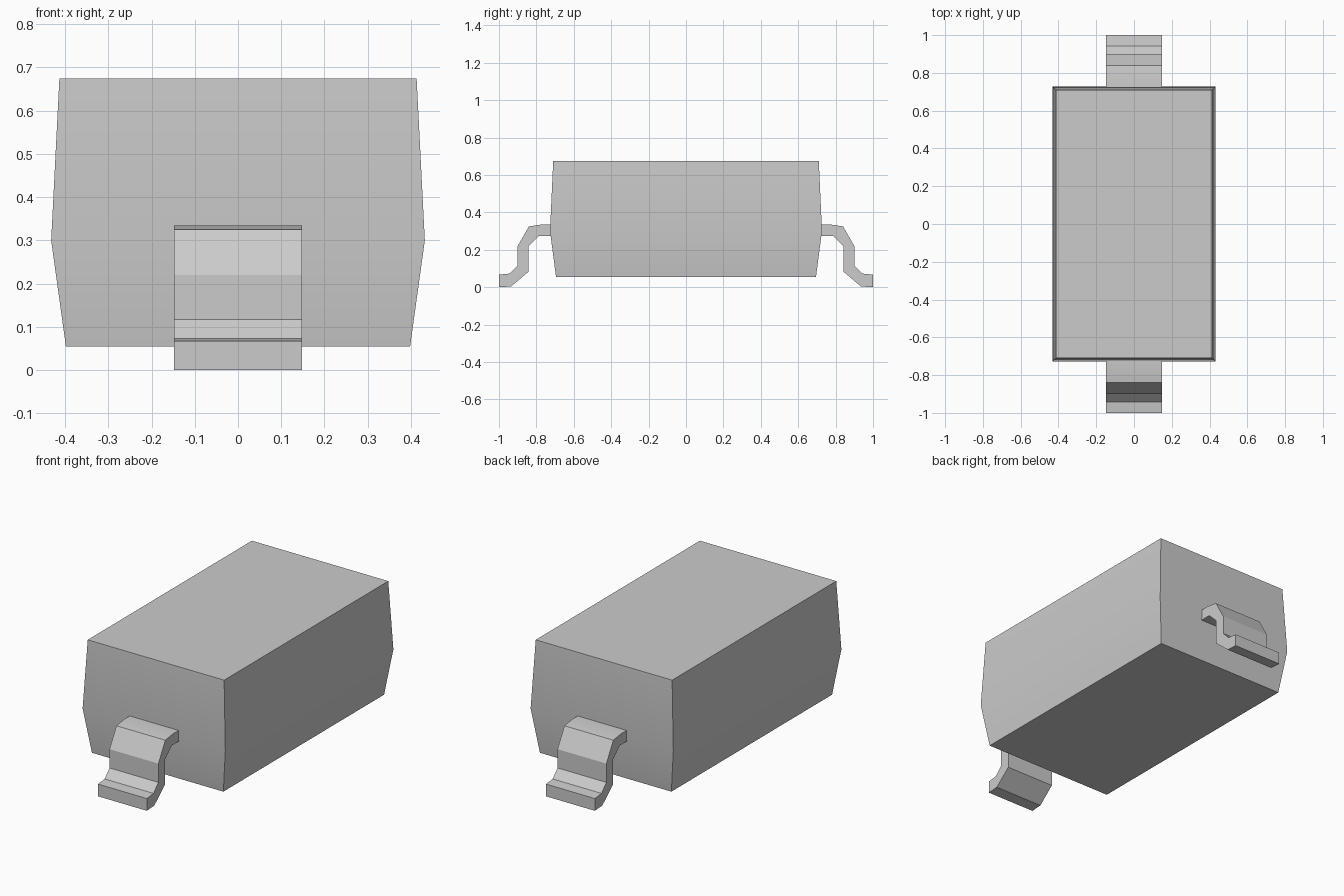
import bpy
import math

cube = bpy.data.objects.get("Cube")
if cube:
    bpy.data.objects.remove(cube, do_unlink=True)

grey = bpy.data.materials.new("Plain grey")
grey.use_nodes = True
grey.diffuse_color = (0.6, 0.6, 0.6, 1)
grey.node_tree.nodes["Principled BSDF"].inputs["Base Color"].default_value = (0.6, 0.6, 0.6, 1)


def loft(name, rings):
    """Skin a closed solid through matching rings of points."""
    n = len(rings[0])
    verts = [p for ring in rings for p in ring]
    faces = [tuple(reversed(range(n))), tuple(range(len(verts) - n, len(verts)))]
    for r in range(len(rings) - 1):
        for i in range(n):
            j = (i + 1) % n
            faces.append((r * n + i, r * n + j, (r + 1) * n + j, (r + 1) * n + i))
    mesh = bpy.data.meshes.new(name)
    mesh.from_pydata(verts, [], faces)
    mesh.materials.append(grey)
    obj = bpy.data.objects.new(name, mesh)
    bpy.context.collection.objects.link(obj)
    bpy.ops.object.select_all(action="DESELECT")
    obj.select_set(True)
    bpy.context.view_layer.objects.active = obj
    # Consistent outward normals, soft shallow bends and crisp corners
    bpy.ops.object.mode_set(mode="EDIT")
    bpy.ops.mesh.select_all(action="SELECT")
    bpy.ops.mesh.normals_make_consistent(inside=False)
    bpy.ops.object.mode_set(mode="OBJECT")
    bpy.ops.object.shade_smooth_by_angle(angle=math.radians(25))
    return obj


# Moulded body: half width, half length and height of each level
levels = [(0.398, 0.695, 0.055), (0.432, 0.727, 0.3), (0.413, 0.71, 0.675)]
loft("package_body", [[(-x, -y, z), (x, -y, z), (x, y, z), (-x, y, z)]
                      for x, y, z in levels])

# Bent strip leads: outer edge out to the foot, then inner edge back
profile = [(0.7, 0.335), (0.775, 0.335), (0.84, 0.325), (0.9, 0.22),
           (0.9, 0.117), (0.942, 0.073), (1, 0.067),
           (1, 0), (0.935, 0.004), (0.842, 0.083), (0.842, 0.22),
           (0.785, 0.275), (0.7, 0.275)]
for name, side in (("front_lead", -1), ("back_lead", 1)):
    loft(name, [[(x, side * y, z) for y, z in profile] for x in (-0.148, 0.148)])
